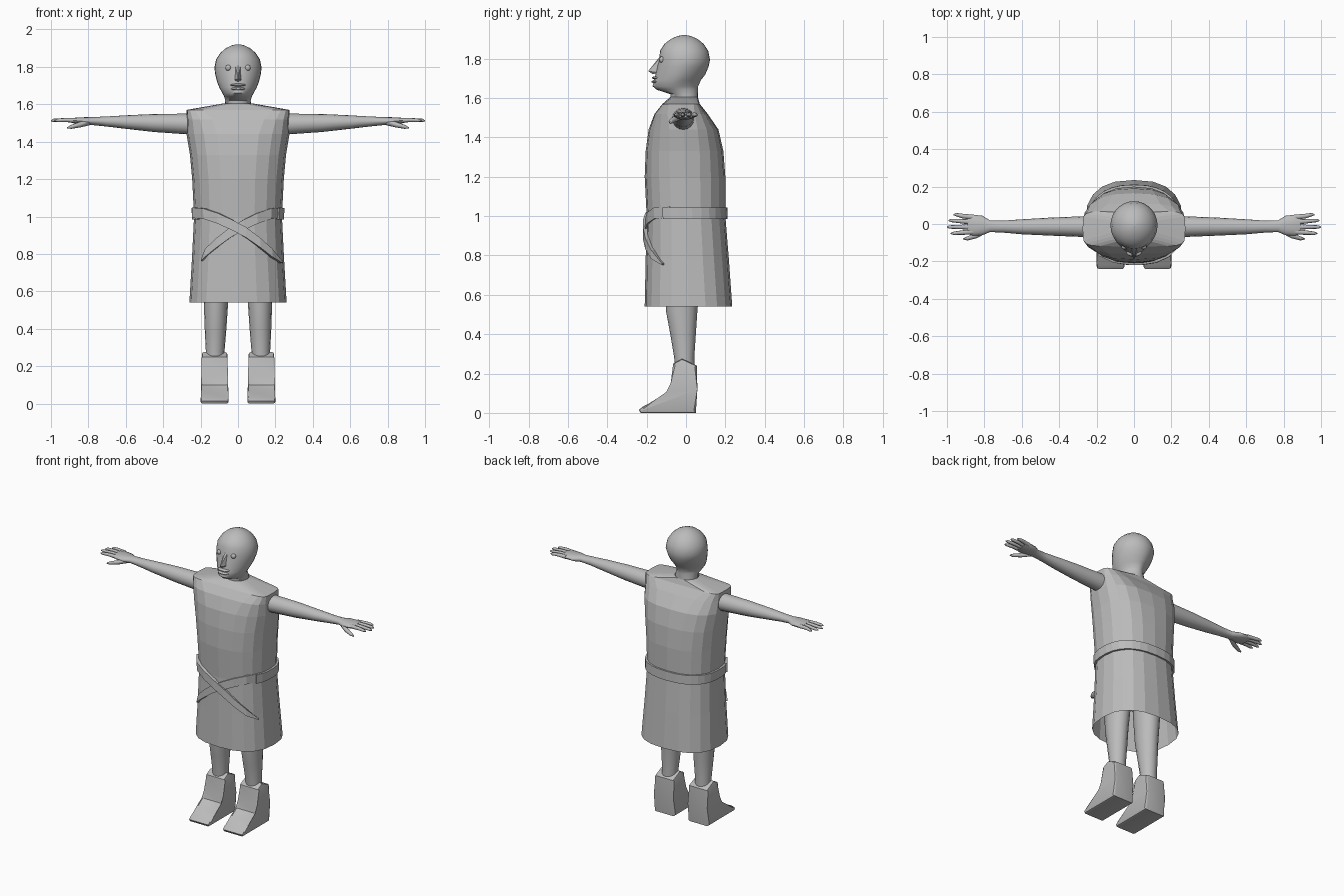
import bpy, bmesh, math
from mathutils import Matrix

cube = bpy.data.objects.get("Cube")
if cube:
    bpy.data.objects.remove(cube, do_unlink=True)

grey = bpy.data.materials.new("plain grey")
grey.use_nodes = True
grey.diffuse_color = (0.5, 0.5, 0.5, 1)
grey.node_tree.nodes["Principled BSDF"].inputs["Base Color"].default_value = (0.5, 0.5, 0.5, 1)


def finish(name, bm, smooth=None):
    bmesh.ops.recalc_face_normals(bm, faces=bm.faces)
    mesh = bpy.data.meshes.new(name)
    bm.to_mesh(mesh)
    bm.free()
    mesh.materials.append(grey)
    obj = bpy.data.objects.new(name, mesh)
    bpy.context.collection.objects.link(obj)
    if smooth:
        bpy.ops.object.select_all(action='DESELECT')
        obj.select_set(True)
        bpy.context.view_layer.objects.active = obj
        bpy.ops.object.shade_smooth_by_angle(angle=math.radians(smooth))
    return obj


def loft(bm, rings, cap_start=True, cap_end=True, loop=False):
    rows = [[bm.verts.new(p) for p in ring] for ring in rings]
    n = len(rows[0])
    for a, b in zip(rows, rows[1:] + rows[:1] if loop else rows[1:]):
        for i in range(n):
            j = (i + 1) % n
            bm.faces.new((a[i], a[j], b[j], b[i]))
    if cap_start and not loop:
        bm.faces.new(rows[0])
    if cap_end and not loop:
        bm.faces.new(rows[-1])


def power(v, p):
    return math.copysign(abs(v) ** (2 / p), v)


def oval(angle, z, rx, front, back, p=2, xc=0, scale=1):
    """Point on a rounded cross-section spanning front to back in y."""
    yc, ry = (front + back) / 2, (back - front) / 2
    return (xc + scale * rx * power(math.cos(angle), p),
            yc + scale * ry * power(math.sin(angle), p), z)


def ring(n, *args, **kw):
    return [oval(math.tau * i / n, *args, **kw) for i in range(n)]


def limb(bm, sections, side, n=12):
    """Tube along x: sections hold x, y, z, y radius, z radius."""
    loft(bm, [[(side * x, y + ry * math.cos(math.tau * i / n),
                z + rz * math.sin(math.tau * i / n)) for i in range(n)]
              for x, y, z, ry, rz in sections])


def ball(bm, place, size):
    m = Matrix.Translation(place) @ Matrix.Diagonal((*size, 1))
    bmesh.ops.create_uvsphere(bm, u_segments=14, v_segments=8, radius=1, matrix=m)


# Tunic: height, half width, front, back, squareness
TUNIC = [(0.54, 0.26, -0.21, 0.235, 2.5), (0.78, 0.246, -0.205, 0.218, 2.4),
         (1.0, 0.235, -0.20, 0.20, 2.4), (1.2, 0.245, -0.21, 0.20, 2.4),
         (1.33, 0.257, -0.205, 0.19, 2.5), (1.44, 0.275, -0.19, 0.165, 2.6),
         (1.52, 0.275, -0.16, 0.11, 3.5), (1.57, 0.275, -0.12, 0.07, 6),
         (1.605, 0.075, -0.08, 0.06, 2)]
bm = bmesh.new()
loft(bm, [ring(20, *row) for row in TUNIC], cap_start=False, cap_end=False)
finish("tunic", bm)


def tunic_row(z):
    for a, b in zip(TUNIC, TUNIC[1:]):
        if a[0] <= z <= b[0]:
            t = (z - a[0]) / (b[0] - a[0])
            return [u + t * (v - u) for u, v in zip(a, b)]


def band_section(angle, z, half, out):
    """Rectangular belt section hugging the tunic."""
    return [oval(angle, *tunic_row(z + dz), scale=s)
            for dz, s in ((-half, 0.97), (-half, out), (half, out), (half, 0.97))]


# Belt around the waist, with two ends crossing over the front
bm = bmesh.new()
loft(bm, [band_section(math.radians(a), 1.015, 0.03, 1.05) for a in range(-30, 211, 12)])
finish("belt", bm)


def strap(name, side, path, out):
    bm = bmesh.new()
    rings = []
    for x, z, half in path:
        row = tunic_row(z)
        c = min(1, abs(x) / row[1]) ** (row[4] / 2)
        angle = -math.acos(math.copysign(c, x * side))
        rings.append(band_section(angle, z, half, out))
    loft(bm, rings)
    finish(name, bm)


END = [(-0.225, 1.02, 0.028), (-0.17, 1.015, 0.028), (-0.1, 0.99, 0.028),
       (-0.03, 0.955, 0.028), (0.04, 0.915, 0.028), (0.11, 0.86, 0.026),
       (0.17, 0.805, 0.022), (0.22, 0.755, 0.004)]
strap("belt_end_over", 1, END, 1.09)
strap("belt_end_under", -1, END[:-1] + [(0.19, 0.765, 0.004)], 1.045)

# Head and neck
HEAD = [(1.57, 0.07, -0.075, 0.06, 2), (1.62, 0.068, -0.08, 0.06, 2),
        (1.642, 0.074, -0.148, 0.06, 1.8), (1.66, 0.084, -0.17, 0.062, 1.7),
        (1.69, 0.1, -0.163, 0.075, 1.75), (1.72, 0.112, -0.155, 0.098, 1.8),
        (1.76, 0.122, -0.147, 0.115, 1.9), (1.795, 0.126, -0.136, 0.122, 2),
        (1.84, 0.117, -0.132, 0.113, 2), (1.875, 0.094, -0.11, 0.09, 2),
        (1.9, 0.065, -0.078, 0.06, 2), (1.915, 0.034, -0.044, 0.026, 2),
        (1.921, 0.006, -0.014, -0.002, 2)]
bm = bmesh.new()
loft(bm, [ring(28, *row) for row in HEAD])
finish("head", bm, 50)

bm = bmesh.new()
nose = [(0, -0.13, 1.815), (0, -0.192, 1.737), (0, -0.17, 1.722)]
nose += [(s * w, -0.135, z) for s in (-1, 1) for w, z in ((0.012, 1.8), (0.024, 1.728))]
bmesh.ops.convex_hull(bm, input=[bm.verts.new(p) for p in nose])
finish("nose", bm)

bm = bmesh.new()
ball(bm, (0, -0.15, 1.703), (0.042, 0.024, 0.008))
ball(bm, (0, -0.152, 1.683), (0.038, 0.024, 0.009))
finish("lips", bm, 60)

# Boot outline in y and z, with edge inset from the sides
BOOT = [(0.05, 0), (0.058, 0.12), (0.055, 0.24), (-0.02, 0.275), (-0.065, 0.25),
        (-0.078, 0.15), (-0.09, 0.1), (-0.14, 0.065), (-0.22, 0.032),
        (-0.24, 0.015), (-0.23, 0)]

for side, tag in ((1, "left"), (-1, "right")):
    bm = bmesh.new()
    ball(bm, (side * 0.052, -0.122, 1.795), (0.016, 0.014, 0.016))
    finish(tag + "_eye", bm, 60)

    # Arm tapering to the wrist and widening into the palm
    bm = bmesh.new()
    limb(bm, [(0.15, -0.015, 1.495, 0.06, 0.06), (0.28, -0.014, 1.495, 0.055, 0.055),
              (0.45, -0.014, 1.5, 0.048, 0.048), (0.6, -0.015, 1.505, 0.04, 0.036),
              (0.7, -0.014, 1.508, 0.032, 0.027), (0.77, -0.012, 1.51, 0.031, 0.022),
              (0.81, -0.008, 1.51, 0.052, 0.021), (0.86, -0.006, 1.512, 0.056, 0.018),
              (0.89, -0.004, 1.513, 0.05, 0.012)], side, 16)
    finish(tag + "_arm", bm, 50)

    bm = bmesh.new()
    for y, tip, spread in ((0.036, 0.965, 0.05), (0.01, 0.992, 0.019),
                           (-0.016, 1.0, -0.016), (-0.042, 0.98, -0.05)):
        limb(bm, [(0.86, y, 1.513, 0.014, 0.013), (0.92, (y + spread) / 2, 1.516, 0.012, 0.011),
                  (tip - 0.015, spread, 1.514, 0.009, 0.009),
                  (tip, spread, 1.512, 0.003, 0.003)], side, 8)
    limb(bm, [(0.79, -0.03, 1.505, 0.018, 0.016), (0.84, -0.06, 1.492, 0.016, 0.015),
              (0.89, -0.077, 1.48, 0.011, 0.011), (0.913, -0.08, 1.474, 0.003, 0.004)], side, 8)
    finish(tag + "_fingers", bm, 60)

    # Leg
    bm = bmesh.new()
    loft(bm, [ring(16, z, r, f, b, xc=side * xc) for z, r, f, b, xc in
              ((0.2, 0.05, -0.055, 0.045, 0.125), (0.28, 0.05, -0.06, 0.042, 0.122),
               (0.4, 0.058, -0.08, 0.05, 0.12), (0.52, 0.064, -0.102, 0.058, 0.118),
               (0.7, 0.075, -0.11, 0.075, 0.115), (0.92, 0.085, -0.11, 0.09, 0.11))])
    finish(tag + "_leg", bm, 50)

    # Boot: bevelled side profile, narrower towards the top
    bm = bmesh.new()
    loft(bm, [[(side * 0.125 + w * (0.075 - 0.025 * z), y, z) for y, z in BOOT]
              for w in (-1, 1)])
    rims = [e for e in bm.edges if abs(e.verts[0].co.x - e.verts[1].co.x) < 0.02]
    bmesh.ops.bevel(bm, geom=rims, offset=0.011, segments=2, profile=0.5, affect='EDGES')
    finish(tag + "_boot", bm, 35)
